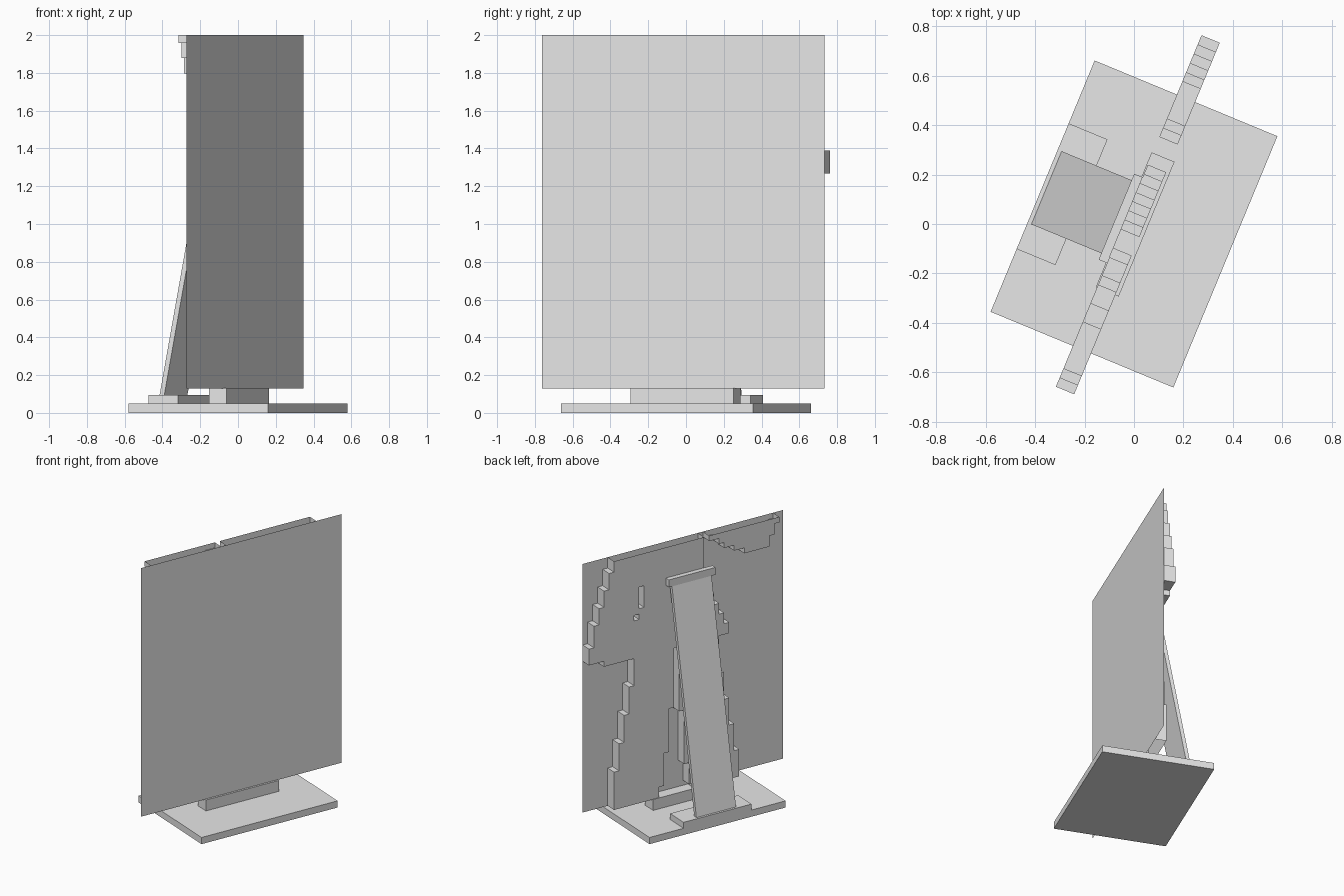
import bpy
import bmesh
import math
from mathutils import Matrix

cube = bpy.data.objects.get("Cube")
if cube:
    bpy.data.objects.remove(cube, do_unlink=True)

# Everything is built with local x = facing direction, y = width, then turned
TURN = Matrix.Rotation(math.radians(-22.5), 4, "Z")
HALF_W, LOW, HIGH = 0.81, 0.13, 2.0
FRONT, BACK = 0.04, -0.04

grey = bpy.data.materials.new("plain_grey")
grey.use_nodes = True
grey.diffuse_color = (0.8, 0.8, 0.8, 1)
grey.node_tree.nodes["Principled BSDF"].inputs["Base Color"].default_value = (0.8, 0.8, 0.8, 1)


def finish(name, bm):
    bm.transform(TURN)
    mesh = bpy.data.meshes.new(name)
    bm.to_mesh(mesh)
    bm.free()
    mesh.materials.append(grey)
    obj = bpy.data.objects.new(name, mesh)
    bpy.context.collection.objects.link(obj)
    return obj


def prism(name, profile, half_width):
    """Extrude an (x, z) profile across the width."""
    bm = bmesh.new()
    face = bm.faces.new([bm.verts.new((x, -half_width, z)) for x, z in profile])
    new = bmesh.ops.extrude_face_region(bm, geom=[face])["geom"]
    verts = [v for v in new if isinstance(v, bmesh.types.BMVert)]
    bmesh.ops.translate(bm, verts=verts, vec=(0, 2 * half_width, 0))
    bmesh.ops.recalc_face_normals(bm, faces=bm.faces)
    return finish(name, bm)


def box(name, x0, x1, half_width, z0, z1):
    return prism(name, [(x0, z0), (x1, z0), (x1, z1), (x0, z1)], half_width)


# Stand
box("base", -0.4, 0.4, 0.55, 0, 0.05)
box("pedestal", -0.045, 0.055, 0.295, 0.05, 0.132)
box("strut_foot", -0.4, -0.23, 0.275, 0.05, 0.095)
prism("strut", [(-0.383, 0.095), (-0.356, 0.095), (-0.045, 1.72), (-0.072, 1.72)], 0.16)
box("strut_cap", -0.077, BACK, 0.188, 1.715, 1.77)

# Thin front panel
bm = bmesh.new()
bm.faces.new([bm.verts.new((FRONT, y, z)) for y, z in
              ((-HALF_W, LOW), (HALF_W, LOW), (HALF_W, HIGH), (-HALF_W, HIGH))])
finish("front_panel", bm)

# Stepped silhouette behind the panel: edges as (lowest height, column)
COLS, ROWS = 20, 46
CELL, ROW = HALF_W / COLS, (HIGH - LOW) / ROWS
LEFT = [(1.9, 15), (1.79, 16), (1.68, 17), (1.55, 18), (1.41, 19), (1.25, 20), (1.21, 17),
        (1.04, 11), (0.81, 12), (0.6, 13), (0.42, 14), (0, 15)]
RIGHT = [(1.55, -3), (1.47, -5), (1.4, -6), (1.3, -7), (1.21, -8), (0.95, -6),
         (0.75, -7), (0.52, -8), (0.35, -9), (0, -10)]
GAP_LEFT = [(0.8, 3), (0.45, 4), (0.2, 5), (0, 6)]
GAP_RIGHT = [(0.75, 2), (0.35, 1), (0.17, 0), (0, -1)]
# Underside of the separate upper piece: (column, height), from its outer end
UPPER = [(-18, 1.96), (-17, 1.89), (-12, 1.79), (-10, 1.84), (-8, 1.88), (-7, 1.92), (-5, 1.95)]


def edge(table, z):
    return next(col for low, col in table if z >= low)


def filled(col, z):
    if -18 <= col <= -5:
        under = next(h for c, h in UPPER if col <= c)
        if z > under:
            return True
    if not edge(RIGHT, z) <= col < edge(LEFT, z):
        return False
    if z < 1.21 and edge(GAP_RIGHT, z) <= col < edge(GAP_LEFT, z):
        return False
    slot = col == 9 and 1.605 < z < 1.75
    small_hole = col == 10 and 1.5 < z < 1.55
    return not (slot or small_hole)


bm = bmesh.new()
for row in range(ROWS):
    z = LOW + row * ROW
    for col in range(-COLS, COLS):
        if filled(col, z + ROW / 2):
            y = col * CELL
            bm.faces.new([bm.verts.new((BACK, a, b)) for a, b in
                          ((y, z), (y, z + ROW), (y + CELL, z + ROW), (y + CELL, z))])
bmesh.ops.remove_doubles(bm, verts=bm.verts, dist=0.001)

# Side walls reach the panel; the top and bottom borders stay open
def on_border(e):
    return any(all(abs(v.co.z - h) < 0.001 for v in e.verts) for h in (LOW, HIGH))


rim = [e for e in bm.edges if e.is_boundary and not on_border(e)]
walls = bmesh.ops.extrude_edge_only(bm, edges=rim)["geom"]
bmesh.ops.translate(bm, verts=[g for g in walls if isinstance(g, bmesh.types.BMVert)],
                    vec=(FRONT - BACK, 0, 0))
finish("stepped_silhouette", bm)
